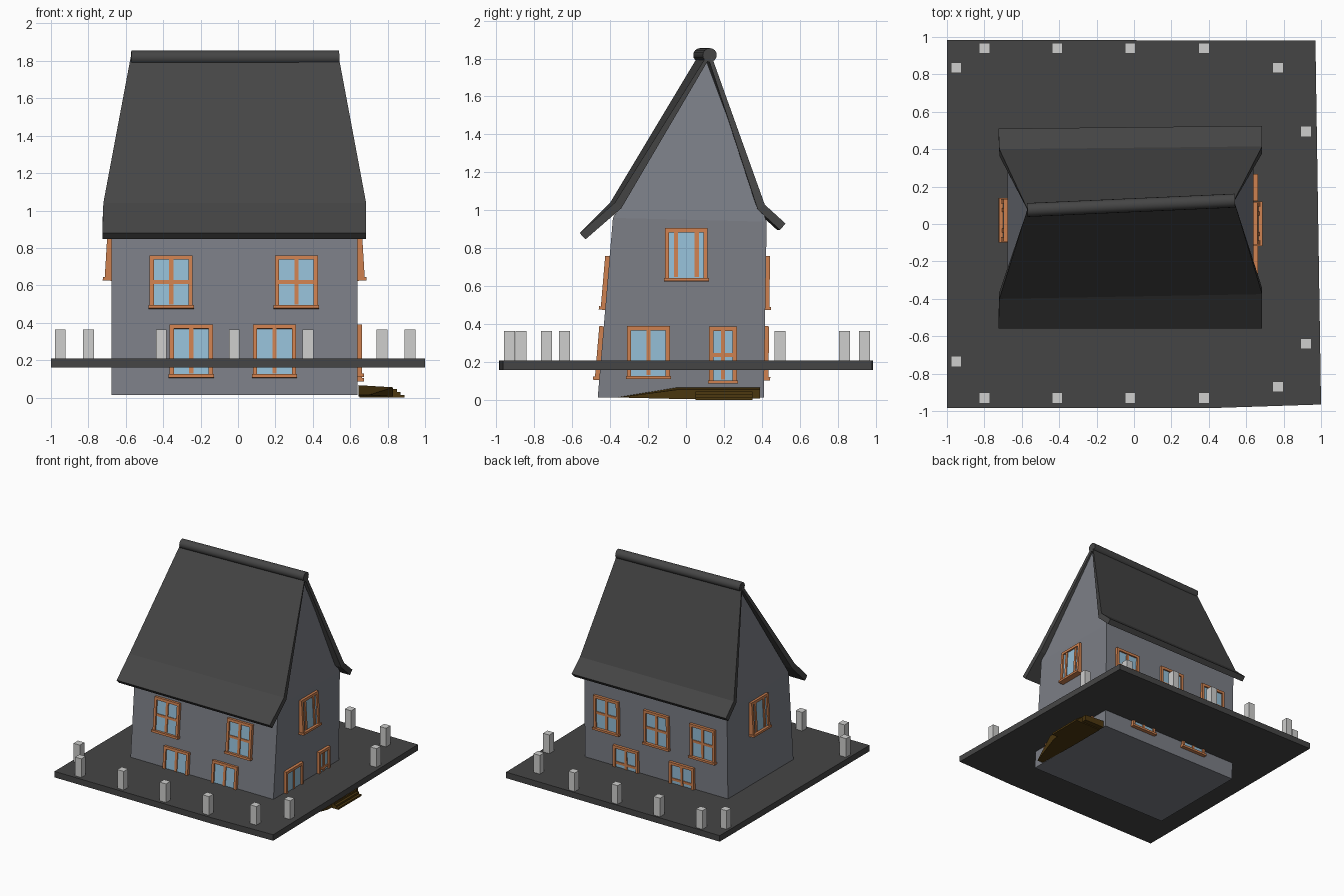
import bpy, bmesh, math
from mathutils import Matrix, Vector

cube = bpy.data.objects.get("Cube")
if cube:
    bpy.data.objects.remove(cube, do_unlink=True)


def material(name, r, g, b):
    m = bpy.data.materials.new(name)
    m.use_nodes = True
    m.diffuse_color = (r, g, b, 1)
    m.node_tree.nodes["Principled BSDF"].inputs["Base Color"].default_value = (r, g, b, 1)
    return m


WALL = material("grey plaster", 0.2, 0.21, 0.24)
SLATE = material("dark slate", 0.06, 0.06, 0.06)
WOOD = material("orange wood", 0.62, 0.22, 0.08)
GLASS = material("pale blue glass", 0.3, 0.52, 0.68)
STONE = material("light stone", 0.62, 0.62, 0.61)
BROWN = material("dark brown", 0.075, 0.04, 0.005)


def finish(name, bm, *mats):
    bmesh.ops.recalc_face_normals(bm, faces=bm.faces)
    mesh = bpy.data.meshes.new(name)
    bm.to_mesh(mesh)
    bm.free()
    ob = bpy.data.objects.new(name, mesh)
    bpy.context.collection.objects.link(ob)
    for m in mats:
        mesh.materials.append(m)
    return ob


def add_box(bm, x0, x1, y0, y1, z0, z1, index=0):
    size = Matrix.Diagonal((x1 - x0, y1 - y0, z1 - z0, 1))
    mid = Matrix.Translation(((x0 + x1) / 2, (y0 + y1) / 2, (z0 + z1) / 2))
    verts = bmesh.ops.create_cube(bm, size=1, matrix=mid @ size)["verts"]
    for f in {f for v in verts for f in v.link_faces}:
        f.material_index = index


def extrude_outline(bm, points, offset):
    face = bm.faces.new([bm.verts.new(p) for p in points])
    out = bmesh.ops.extrude_face_region(bm, geom=[face])
    moved = [v for v in out["geom"] if isinstance(v, bmesh.types.BMVert)]
    bmesh.ops.translate(bm, verts=moved, vec=offset)
    bm.faces.ensure_lookup_table()
    if not face.is_valid or len(face.link_loops if hasattr(face, "link_loops") else face.loops) == 0:
        return
    if all(len(e.link_faces) == 1 for e in face.edges):
        bm.faces.new(list(face.verts))


# Terrace slab, slightly out of square
bm = bmesh.new()
outline = [(-1, -0.985), (0.45, -0.983), (1, -0.965), (0.97, 0.98), (-1, 0.985)]
extrude_outline(bm, [(x, y, 0.16) for x, y in outline], (0, 0, 0.05))
finish("terrace_slab", bm, SLATE)

# House body with leaning walls and gables that fold inward
bm = bmesh.new()
ends = []
for x, top_x, apex_y in ((-0.675, -0.56, 0.08), (0.64, 0.525, 0.11)):
    ring = [(x, -0.465, 0.015), (x, -0.385, 0.96), (top_x, apex_y, 1.78),
            (x, 0.425, 0.94), (x, 0.41, 0.015)]
    ends.append([bm.verts.new(p) for p in ring])
a, b = ends
for i in range(5):
    j = (i + 1) % 5
    bm.faces.new((a[i], a[j], b[j], b[i]))
for r in ends:
    bm.faces.new((r[0], r[1], r[3], r[4]))
    bm.faces.new((r[1], r[2], r[3]))
finish("house_walls", bm, WALL)

# Roof sheet: front eave, front kink, ridge, back kink, back eave
bm = bmesh.new()
left = [(-0.725, -0.56, 0.88), (-0.72, -0.4, 1.04), (-0.57, 0.08, 1.84),
        (-0.72, 0.4, 1.03), (-0.725, 0.51, 0.93)]
right = [(0.685, -0.56, 0.88), (0.685, -0.375, 1.04), (0.535, 0.125, 1.84),
         (0.685, 0.415, 1.03), (0.685, 0.525, 0.93)]
rows = [[bm.verts.new(p), bm.verts.new(q)] for p, q in zip(left, right)]
for r, s in zip(rows, rows[1:]):
    bm.faces.new((r[0], r[1], s[1], s[0]))
roof = finish("roof", bm, SLATE)
if roof.data.polygons[0].normal.z < 0:
    roof.data.flip_normals()
solid = roof.modifiers.new("thickness", 'SOLIDIFY')
solid.thickness = 0.045
solid.offset = -1

# Rounded ridge cap
p, q = Vector((-0.57, 0.075, 1.818)), Vector((0.54, 0.125, 1.818))
axis = q - p
bpy.ops.mesh.primitive_cylinder_add(vertices=16, radius=0.037, depth=axis.length, location=(p + q) / 2,
                                    rotation=axis.to_track_quat('Z', 'Y').to_euler())
ridge = bpy.context.object
ridge.name = "ridge_cap"
ridge.data.materials.append(SLATE)
bpy.ops.object.shade_smooth_by_angle()


# Windows: frame, sill, bars and panes, built facing -y and turned to each wall
def window(name, loc, turn, tilt, w, h, uprights=(0,), crossbar=True):
    bm = bmesh.new()
    t, hw, hh, d = 0.022, w / 2, h / 2, 0.02
    for s in (-1, 1):
        c = s * (hw - t / 2)
        add_box(bm, c - t / 2, c + t / 2, -d, d, -hh, hh)
    add_box(bm, -hw, hw, -d, d, hh - t, hh)
    add_box(bm, -hw - 0.006, hw + 0.006, -d - 0.01, d, -hh, -hh + t * 0.8)
    for u in uprights:
        add_box(bm, u - 0.011, u + 0.011, -0.014, 0.01, -hh + t, hh - t)
    if crossbar:
        add_box(bm, -hw + t, hw - t, -0.013, 0.01, -0.01, 0.01)
    add_box(bm, -hw + t / 2, hw - t / 2, -0.007, 0.002, -hh + t / 2, hh - t / 2, 1)
    ob = finish(name, bm, WOOD, GLASS)
    ob.matrix_world = (Matrix.Translation(loc) @ Matrix.Rotation(turn, 4, 'Z')
                       @ Matrix.Rotation(-tilt, 4, 'X'))


LOW, HIGH = 0.247, 0.617
for i, x in enumerate((-0.25, 0.195)):
    window(f"front_lower_window_{i}", (x, -0.449, LOW), 0, 0.085, 0.23, 0.285, crossbar=False)
for i, x in enumerate((-0.357, 0.312)):
    window(f"front_upper_window_{i}", (x, -0.418, HIGH), 0, 0.085, 0.23, 0.285)
for i, x in enumerate((-0.26, 0.255)):
    window(f"back_lower_window_{i}", (x, 0.416, LOW), math.pi, -0.016, 0.23, 0.285)
for i, x in enumerate((-0.455, -0.03, 0.43)):
    window(f"back_upper_window_{i}", (x, 0.421, HIGH), math.pi, -0.016, 0.23, 0.285)
side = math.pi / 2
window("left_lower_window", (0.644, -0.198, 0.25), side, 0, 0.225, 0.28, crossbar=False)
window("left_narrow_window", (0.644, 0.195, 0.237), side, 0, 0.145, 0.3)
window("left_gable_window", (0.65, 0.002, 0.765), side, 0.06, 0.225, 0.28, (-0.055, 0.055), False)
window("right_gable_window", (-0.685, 0.02, 0.765), -side, 0.06, 0.225, 0.28, (-0.055, 0.055), False)

# Stone posts around the terrace
posts = [(-0.95, 0.835), (-0.95, -0.735), (0.77, 0.835), (0.77, -0.87), (0.92, 0.495), (0.92, -0.64)]
for x in (-0.8, -0.41, -0.02, 0.375):
    posts += [(x, 0.94), (x, -0.93)]
for i, (x, y) in enumerate(posts):
    bm = bmesh.new()
    add_box(bm, x - 0.029, x + 0.029, y - 0.029, y + 0.029, 0.2, 0.365)
    finish(f"terrace_post_{i}", bm, STONE)

# Entrance ramp and steps beside the house
bm = bmesh.new()
profile = [(-0.36, 0.015), (-0.05, 0.066), (0.39, 0.066), (0.39, 0.008), (0, 0.005)]
extrude_outline(bm, [(0.645, y, z) for y, z in profile], (0.185, 0, 0))
for v in bm.verts:
    if v.co.x > 0.8:
        v.co.z -= 0.2 * max(0, v.co.z - 0.01)
        if v.co.y < -0.3:
            v.co.x = 0.7
finish("entrance_ramp", bm, BROWN)
bm = bmesh.new()
for reach, top in ((0.85, 0.045), (0.87, 0.03), (0.89, 0.015)):
    add_box(bm, 0.65, reach, 0.05, 0.35, 0, top)
finish("entrance_steps", bm, BROWN)
